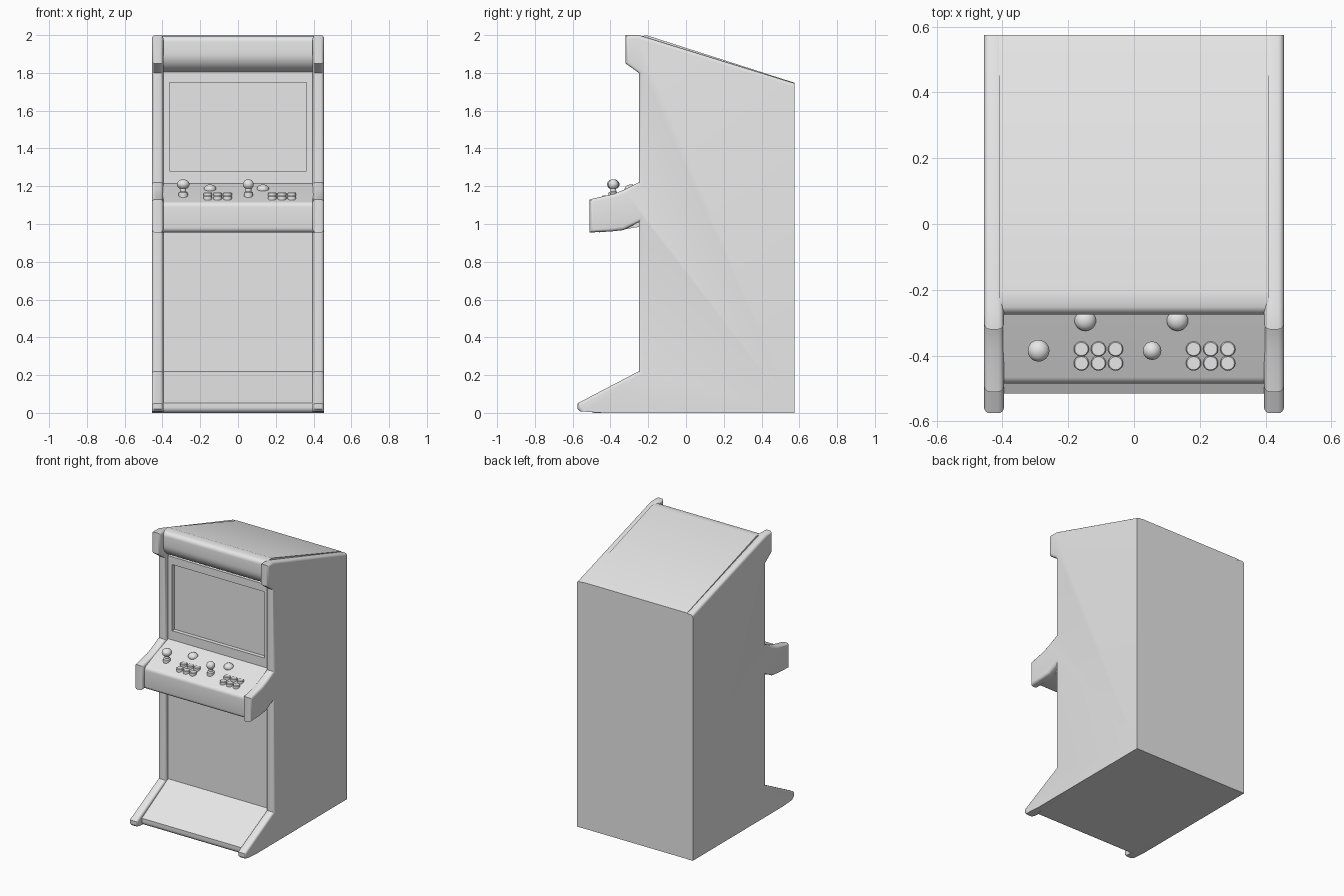
import bpy, bmesh, math
from mathutils import Vector

if "Cube" in bpy.data.objects:
    bpy.data.objects.remove(bpy.data.objects["Cube"])

grey = bpy.data.materials.new("plain grey")
grey.use_nodes = True
grey.diffuse_color = (0.8, 0.8, 0.8, 1)
grey.node_tree.nodes["Principled BSDF"].inputs["Base Color"].default_value = (0.8, 0.8, 0.8, 1)


def finish(name, bm, angle=30):
    bmesh.ops.recalc_face_normals(bm, faces=bm.faces)
    mesh = bpy.data.meshes.new(name)
    bm.to_mesh(mesh)
    bm.free()
    obj = bpy.data.objects.new(name, mesh)
    mesh.materials.append(grey)
    bpy.context.collection.objects.link(obj)
    bpy.ops.object.select_all(action='DESELECT')
    obj.select_set(True)
    bpy.context.view_layer.objects.active = obj
    bpy.ops.object.shade_smooth_by_angle(angle=math.radians(angle))
    return obj


def extrude_profile(points, x0, x1):
    """Solid between x0 and x1 from a (y, z) outline."""
    bm = bmesh.new()
    face = bm.faces.new([bm.verts.new((x0, y, z)) for y, z in points])
    new = bmesh.ops.extrude_face_region(bm, geom=[face])["geom"]
    moved = [v for v in new if isinstance(v, bmesh.types.BMVert)]
    bmesh.ops.translate(bm, verts=moved, vec=(x1 - x0, 0, 0))
    bmesh.ops.recalc_face_normals(bm, faces=bm.faces)
    return bm


def arc(cy, cz, r, a0, a1, n=6):
    """Points of an arc in the (y, z) plane, angles in degrees."""
    angles = [math.radians(a0 + (a1 - a0) * i / n) for i in range(n + 1)]
    return [(cy + r * math.cos(a), cz + r * math.sin(a)) for a in angles]


def lathe(name, outline, location, segments=24):
    """Turned part from a (radius, height) outline."""
    bm = bmesh.new()
    verts = [bm.verts.new((r, 0, z)) for r, z in outline]
    edges = [bm.edges.new(pair) for pair in zip(verts, verts[1:])]
    bmesh.ops.spin(bm, geom=verts + edges, axis=(0, 0, 1), cent=(0, 0, 0),
                   angle=math.tau, steps=segments, use_duplicate=False)
    bmesh.ops.remove_doubles(bm, verts=bm.verts, dist=0.0001)
    obj = finish(name, bm, 40)
    obj.location = location
    return obj


# Side panels, with rounded front and top edges
side = [(0.575, 0), (-0.44, 0), (-0.56, 0.008), (-0.573, 0.02), (-0.575, 0.05),
        (-0.25, 0.22), (-0.25, 1.01), (-0.33, 0.968), (-0.40, 0.96), (-0.51, 0.955),
        (-0.51, 1.13), (-0.38, 1.16), (-0.32, 1.185), (-0.25, 1.22), (-0.25, 1.80),
        (-0.32, 1.85), (-0.32, 2.0), (-0.25, 2.0), (0.575, 1.745)]
for name, sign in (("left", 1), ("right", -1)):
    bm = extrude_profile(side, sign * 0.395, sign * 0.456)
    rims = []
    for e in bm.edges:
        a, b = e.verts
        same_side = abs(a.co.x - b.co.x) < 0.001
        at_back = a.co.y > 0.57 and b.co.y > 0.57
        at_base = a.co.z < 0.01 and b.co.z < 0.01
        if same_side and not at_back and not at_base:
            rims.append(e)
    bmesh.ops.bevel(bm, geom=rims, offset=0.018, offset_type='OFFSET', segments=4,
                    profile=0.5, affect='EDGES', clamp_overlap=True)
    finish(name + "_side_panel", bm)

# Cabinet body: kick plate, door, control deck, bezel, marquee, top and back
body = [(0.574, 0), (-0.48, 0)]
body += arc(-0.485, 0.03, 0.03, 270, 180)
body += [(-0.515, 0.052), (-0.22, 0.22), (-0.22, 0.99), (-0.36, 0.965)]
body += arc(-0.46, 0.981, 0.025, 270, 180, 4)
body += arc(-0.455, 1.09, 0.03, 180, 110)
body += [(-0.22, 1.215), (-0.22, 1.805)]
body += arc(-0.175, 1.905, 0.1, 255, 180, 8)
body += arc(-0.245, 1.965, 0.03, 180, 105, 5)
body += [(-0.205, 1.998), (0.574, 1.748)]
bm = extrude_profile(body, -0.41, 0.41)

# Recessed screen cut into the bezel
bezel = min((f for f in bm.faces if f.normal.y < -0.99),
            key=lambda f: abs(f.calc_center_median().z - 1.51))
bmesh.ops.inset_individual(bm, faces=[bezel], thickness=0.04)
for v in bezel.verts:
    v.co = Vector((math.copysign(0.363, v.co.x), v.co.y, 1.75 if v.co.z > 1.5 else 1.28))
bmesh.ops.inset_individual(bm, faces=[bezel], thickness=0.002, depth=-0.025)
finish("cabinet_body", bm)


def deck_height(y):
    return 1.118 + (y + 0.465) * 0.396


# Joysticks: a flared stem under a round top
for name, x, r in (("first", -0.29, 0.033), ("second", 0.055, 0.028)):
    ball = [(r * math.cos(math.radians(a)), 0.06 + 0.027 * math.sin(math.radians(a)))
            for a in range(-50, 91, 10)]
    outline = [(0.024, -0.025), (0.024, 0.016), (0.016, 0.022), (0.015, 0.04)] + ball
    lathe(name + "_joystick", outline, (x, -0.385, deck_height(-0.385)))

# Track balls set into the deck
for name, x in (("first", -0.148), ("second", 0.132)):
    ball = [(0.033 * math.cos(math.radians(a)), 0.026 * math.sin(math.radians(a)))
            for a in range(-90, 91, 15)]
    lathe(name + "_track_ball", ball, (x, -0.292, deck_height(-0.292) - 0.003))

# Two groups of six push buttons
button = [(0.023, -0.02), (0.023, 0.012), (0.020, 0.015), (0, 0.015)]
for group, x0 in (("first", -0.16), ("second", 0.181)):
    for col in range(3):
        for row, y in enumerate((-0.38, -0.423)):
            lathe(f"{group}_group_button_{col}_{row}", button,
                  (x0 + col * 0.052, y, deck_height(y)))
